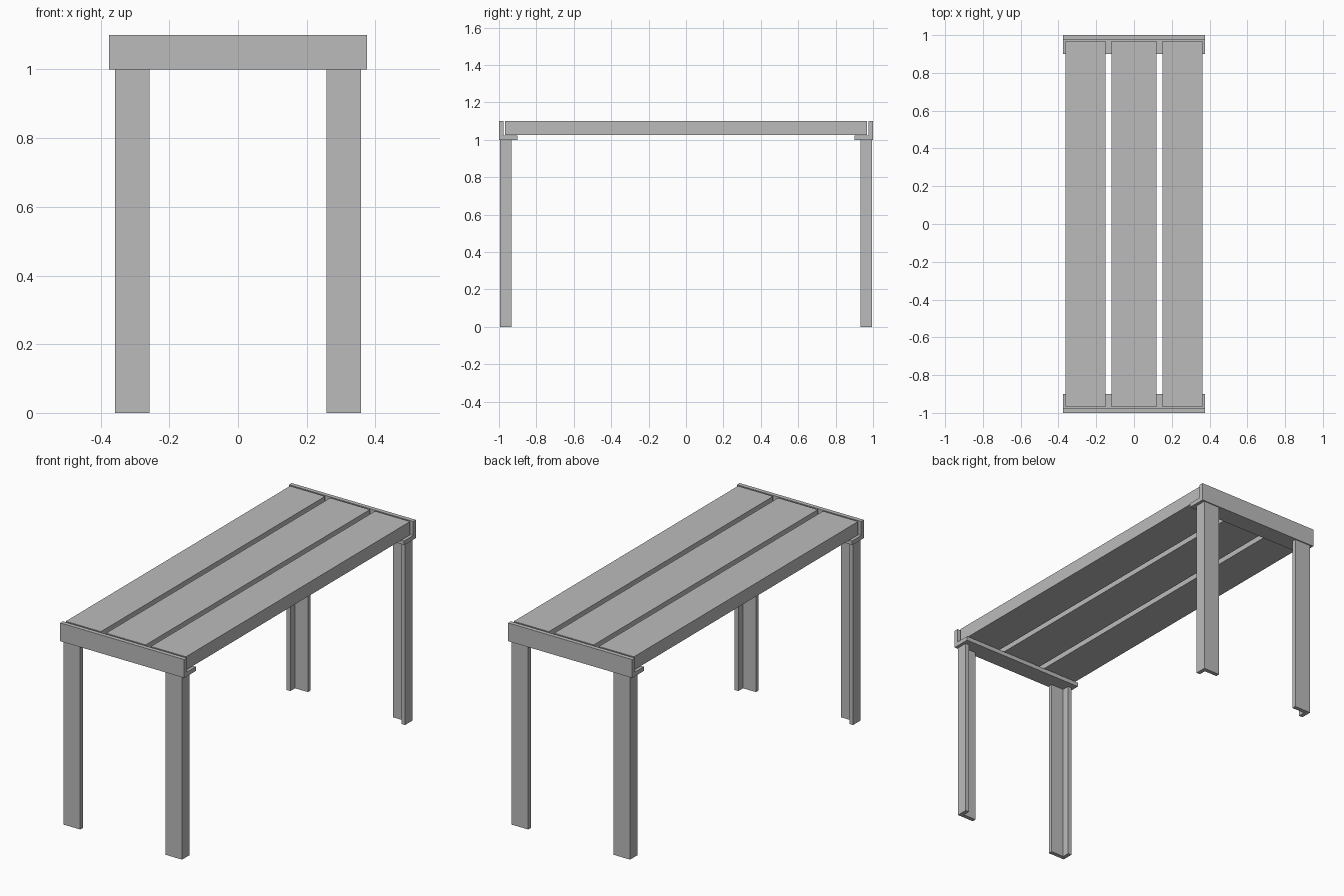
import bpy
import bmesh

cube = bpy.data.objects.get("Cube")
if cube:
    bpy.data.objects.remove(cube, do_unlink=True)

# Single plain grey
grey = bpy.data.materials.new("plain_grey")
grey.use_nodes = True
GREY = (0.5, 0.5, 0.5, 1.0)
grey.diffuse_color = GREY
grey.node_tree.nodes["Principled BSDF"].inputs["Base Color"].default_value = GREY


def extrude_profile(name, profile, vector):
    """Solid prism: a flat outline pushed along a vector."""
    bm = bmesh.new()
    face = bm.faces.new([bm.verts.new(p) for p in profile])
    result = bmesh.ops.extrude_face_region(bm, geom=[face], use_keep_orig=True)
    moved = [g for g in result["geom"] if isinstance(g, bmesh.types.BMVert)]
    bmesh.ops.translate(bm, verts=moved, vec=vector)
    bmesh.ops.recalc_face_normals(bm, faces=bm.faces)
    mesh = bpy.data.meshes.new(name)
    bm.to_mesh(mesh)
    bm.free()
    mesh.materials.append(grey)
    obj = bpy.data.objects.new(name, mesh)
    bpy.context.collection.objects.link(obj)
    return obj


def angle_outline(width, depth, t):
    """L-shaped section with its outer corner at the origin."""
    return [(0, 0), (width, 0), (width, t), (t, t), (t, depth), (0, depth)]


# Top planks running front to back
PLANK_END, PLANK_LOW, TOP = 0.968, 1.027, 1.1
planks = {"right": (-0.363, -0.151), "middle": (-0.12, 0.12), "left": (0.151, 0.363)}
for side, (x0, x1) in planks.items():
    outline = [(x0, -PLANK_END, PLANK_LOW), (x1, -PLANK_END, PLANK_LOW),
               (x1, -PLANK_END, TOP), (x0, -PLANK_END, TOP)]
    extrude_profile(f"{side}_plank", outline, (0, 2 * PLANK_END, 0))

for end, sy in (("front", -1), ("back", 1)):
    # Angle rail holding the plank ends
    rail = [(-0.375, sy * (1 - a), 1 + b) for a, b in angle_outline(0.1, 0.1, 0.023)]
    extrude_profile(f"{end}_rail", rail, (0.75, 0, 0))

    # Angle legs, outer corners facing outward
    for side, sx in (("right", -1), ("left", 1)):
        leg = [(sx * (0.358 - a), sy * (0.994 - b), 0)
               for a, b in angle_outline(0.1, 0.062, 0.022)]
        extrude_profile(f"{end}_{side}_leg", leg, (0, 0, 1))
